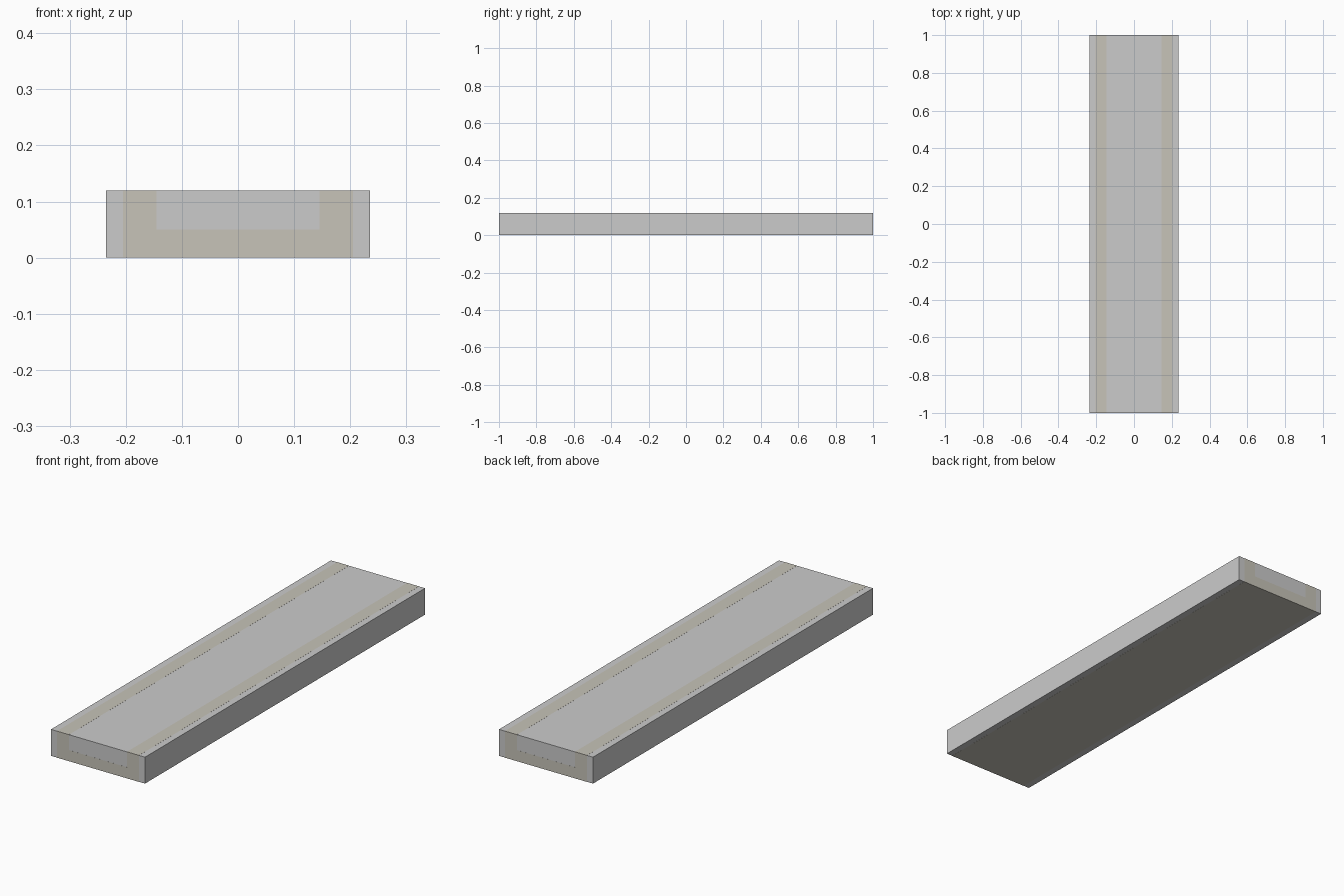
import bpy, bmesh

if "Cube" in bpy.data.objects:
    bpy.data.objects.remove(bpy.data.objects["Cube"])

LENGTH, HEIGHT = 2.0, 0.12


def extrude_profile(name, points, length):
    """Extrude an x/z outline along y, centred on y = 0."""
    bm = bmesh.new()
    face = bm.faces.new([bm.verts.new((x, -length / 2, z)) for x, z in points])
    new = bmesh.ops.extrude_face_region(bm, geom=[face])["geom"]
    verts = [g for g in new if isinstance(g, bmesh.types.BMVert)]
    bmesh.ops.translate(bm, vec=(0, length, 0), verts=verts)
    bmesh.ops.recalc_face_normals(bm, faces=bm.faces)
    mesh = bpy.data.meshes.new(name)
    bm.to_mesh(mesh)
    bm.free()
    obj = bpy.data.objects.new(name, mesh)
    bpy.context.collection.objects.link(obj)
    return obj


def mirrored(right):
    return right + [(-x, z) for x, z in reversed(right)]


# Solid outer slab, a hair inside the channel faces so they show cleanly
gap = 0.0003
extrude_profile("slab", mirrored([(0.235, gap), (0.235, HEIGHT - gap)]),
                LENGTH - 2 * gap)

# U-shaped channel embedded in the slab
channel = extrude_profile(
    "channel",
    mirrored([(0.205, 0), (0.205, HEIGHT), (0.145, HEIGHT), (0.145, 0.05)]),
    LENGTH)

# Warm grey channel colour
mat = bpy.data.materials.new("warm_grey")
mat.diffuse_color = (0.57, 0.55, 0.48, 1)
mat.use_nodes = True
mat.node_tree.nodes["Principled BSDF"].inputs["Base Color"].default_value = mat.diffuse_color
channel.data.materials.append(mat)
